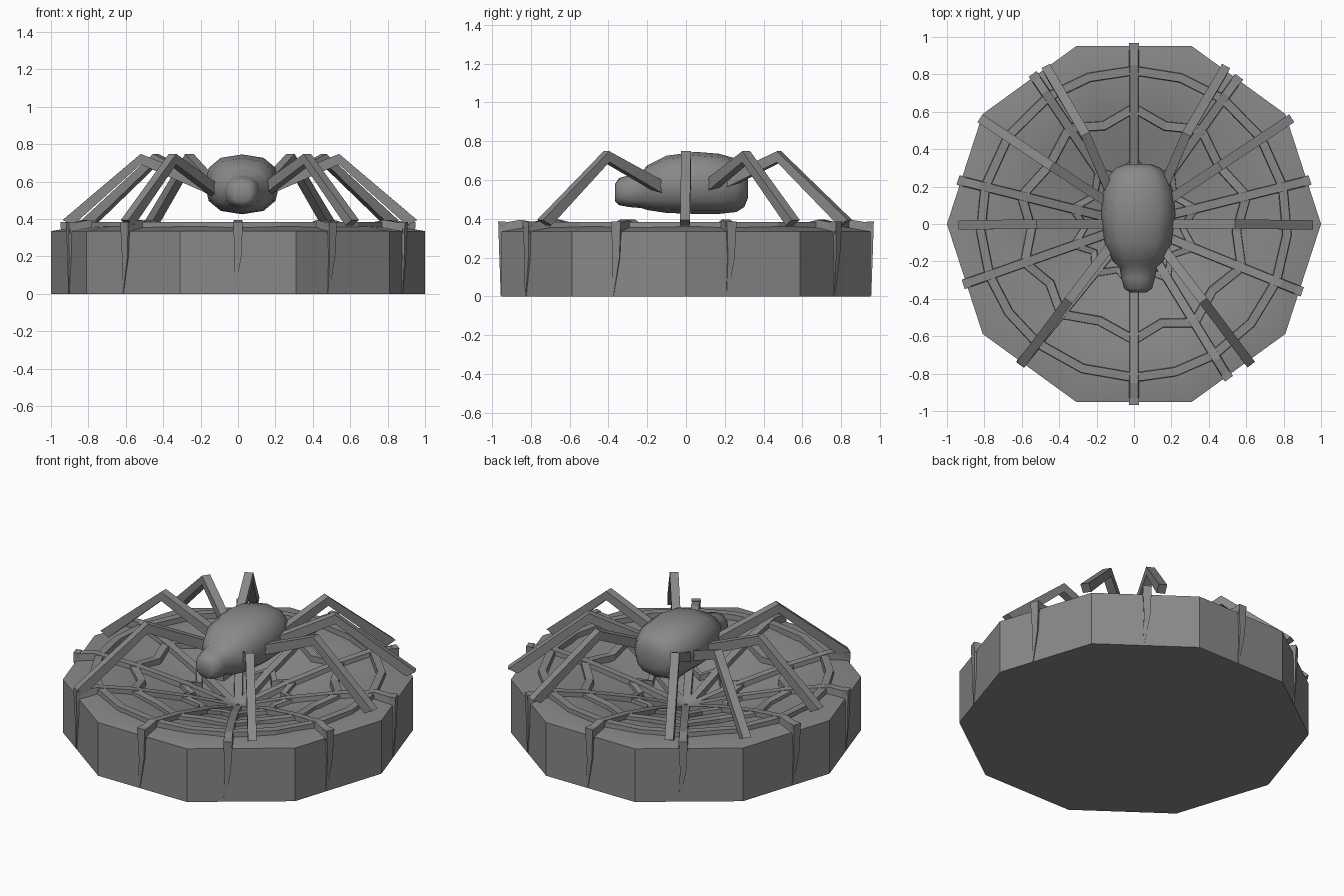
import bpy, bmesh, math
from mathutils import Vector

cube = bpy.data.objects.get("Cube")
if cube:
    bpy.data.objects.remove(cube, do_unlink=True)

stone = bpy.data.materials.new("plain grey")
GREY = (0.25, 0.25, 0.25, 1)
stone.diffuse_color = GREY
stone.use_nodes = True
stone.node_tree.nodes["Principled BSDF"].inputs["Base Color"].default_value = GREY


def finish(name, bm, smooth=None):
    bmesh.ops.recalc_face_normals(bm, faces=bm.faces)
    mesh = bpy.data.meshes.new(name)
    bm.to_mesh(mesh)
    bm.free()
    mesh.materials.append(stone)
    obj = bpy.data.objects.new(name, mesh)
    bpy.context.collection.objects.link(obj)
    if smooth:
        bpy.ops.object.select_all(action="DESELECT")
        obj.select_set(True)
        bpy.context.view_layer.objects.active = obj
        bpy.ops.object.shade_smooth_by_angle(angle=math.radians(smooth))
    return obj


def loft(bm, rings):
    """Skin a list of equal point rings and cap both ends."""
    rows = [[bm.verts.new(p) for p in ring] for ring in rings]
    n = len(rows[0])
    for a, b in zip(rows, rows[1:]):
        for i in range(n):
            j = (i + 1) % n
            bm.faces.new((a[i], a[j], b[j], b[i]))
    bm.faces.new(rows[0][::-1])
    bm.faces.new(rows[-1])


def polar(r, angle, z):
    return Vector((r * math.cos(angle), r * math.sin(angle), z))


# Bowl profile: radius and height of the sunken top
BOWL = [(0.0, 0.13), (0.3, 0.23), (0.6, 0.31), (0.85, 0.36), (1.0, 0.335)]


def bowl_z(r):
    for (r0, z0), (r1, z1) in zip(BOWL, BOWL[1:]):
        if r <= r1:
            return z0 + (z1 - z0) * (r - r0) / (r1 - r0)
    return BOWL[-1][1]


# Ten-sided base with a funnel top
bm = bmesh.new()
profile = [(1.0, 0.0), (1.0, 0.335)] + BOWL[-2:0:-1] + [(0.01, 0.13)]
loft(bm, [[polar(r, math.tau * i / 10, z) for i in range(10)] for r, z in profile])
finish("base", bm, 25)


# Web threads
def thread(bm, points, width, lift=0.035, sink=0.02):
    """Flat strip along the points, standing proud of the bowl."""
    rings = []
    for i, p in enumerate(points):
        d = points[min(i + 1, len(points) - 1)] - points[max(i - 1, 0)]
        side = Vector((-d.y, d.x, 0)).normalized() * width / 2
        up, down = Vector((0, 0, lift)), Vector((0, 0, -sink))
        rings.append([p - side + up, p + side + up, p + side * 1.2 + down, p - side * 1.2 + down])
    loft(bm, rings)


SPOKES = [math.radians(a) for a in (-160.5, -129, -90, -58.5, -22, 14, 54.5, 90, 124, 166)]

bm = bmesh.new()
for a in SPOKES:
    thread(bm, [polar(r, a, bowl_z(r)) for r in (0.01, 0.3, 0.6, 0.85, 0.96)], 0.045)
finish("web_spokes", bm)

# Thread ends that hang down the rim and taper to a point
bm = bmesh.new()
for a in SPOKES:
    rings = []
    for z, w, r, skew in ((0.385, 0.026, 0.968, 0), (0.2, 0.018, 0.962, 0), (0.005, 0.004, 0.955, -0.02)):
        face = math.radians(36) * math.floor(a / math.radians(36)) + math.radians(18)
        scale = 1 / math.cos(a - face)
        out = polar(1, face, 0)
        side = Vector((-out.y, out.x, 0))
        c = polar(0.951 * scale, a, z) + side * skew
        proud = out * (r - 0.951)
        rings.append([c - side * w + proud, c + side * w + proud, c + side * w - out * 0.02, c - side * w - out * 0.02])
    loft(bm, rings)
finish("web_hanging_ends", bm)

# Ring threads: radius at the spokes and halfway between them
bm = bmesh.new()
for r_spoke, r_mid, width in ((0.82, 0.82, 0.045), (0.62, 0.55, 0.045), (0.34, 0.26, 0.035)):
    for a, b in zip(SPOKES, SPOKES[1:] + [SPOKES[0] + math.tau]):
        ends = [(r_spoke, a), (r_mid, (a + b) / 2), (r_spoke, b)]
        thread(bm, [polar(r, t, bowl_z(r)) for r, t in ends], width, 0.03)
finish("web_rings", bm)

# Spider body: stations of y, half width, bottom, top
bm = bmesh.new()
stations = [(-0.365, 0.045, 0.49, 0.58), (-0.345, 0.075, 0.47, 0.61), (-0.29, 0.09, 0.46, 0.625),
            (-0.23, 0.1, 0.455, 0.64), (-0.2, 0.135, 0.445, 0.675), (-0.1, 0.18, 0.43, 0.725),
            (0.05, 0.2, 0.425, 0.745), (0.17, 0.19, 0.425, 0.735), (0.26, 0.155, 0.435, 0.71),
            (0.3, 0.12, 0.46, 0.68), (0.32, 0.07, 0.51, 0.63)]
rings = []
for y, w, low, high in stations:
    ring = []
    for i in range(12):
        t = math.tau * i / 12
        s, c = math.sin(t), math.cos(t)
        ring.append((0.022 + w * math.copysign(abs(c) ** 0.8, c), y,
                     (low + high) / 2 + (high - low) / 2 * math.copysign(abs(s) ** 0.85, s)))
    rings.append(ring)
loft(bm, rings)
finish("spider_body", bm, 60)


# Spider legs: square bars bent at the knee
def leg(name, hip, knee, foot):
    hip, knee, foot = Vector(hip), Vector(knee), Vector(foot)
    flat = (foot - hip) * Vector((1, 1, 0))
    out = flat.normalized()
    side = Vector((-out.y, out.x, 0)) * 0.025
    rings = []
    for p, along in ((hip, Vector((-0.4, 0, 1))), (knee, Vector((0, 0, 1))), (foot, Vector((1, 0, 0.5)))):
        up = (out * along.x + Vector((0, 0, along.z))) * 0.028
        rings.append([p - side - up, p + side - up, p + side + up, p - side + up])
    bm = bmesh.new()
    loft(bm, rings)
    finish(name, bm)


LEGS = {
    "front": ((0.13, -0.11, 0.55), (0.36, -0.41, 0.72), (0.6, -0.73, 0.38)),
    "middle": ((0.13, 0.0, 0.55), (0.53, 0.0, 0.72), (0.92, -0.005, 0.38)),
    "rear": ((0.13, 0.1, 0.55), (0.45, 0.31, 0.72), (0.81, 0.55, 0.38)),
    "back": ((0.12, 0.13, 0.55), (0.27, 0.48, 0.72), (0.47, 0.82, 0.38)),
}
for name, joints in LEGS.items():
    for label, s in (("left", 1), ("right", -1)):
        leg(f"{name}_leg_{label}", *[(s * x + 0.01, y, z) for x, y, z in joints])
